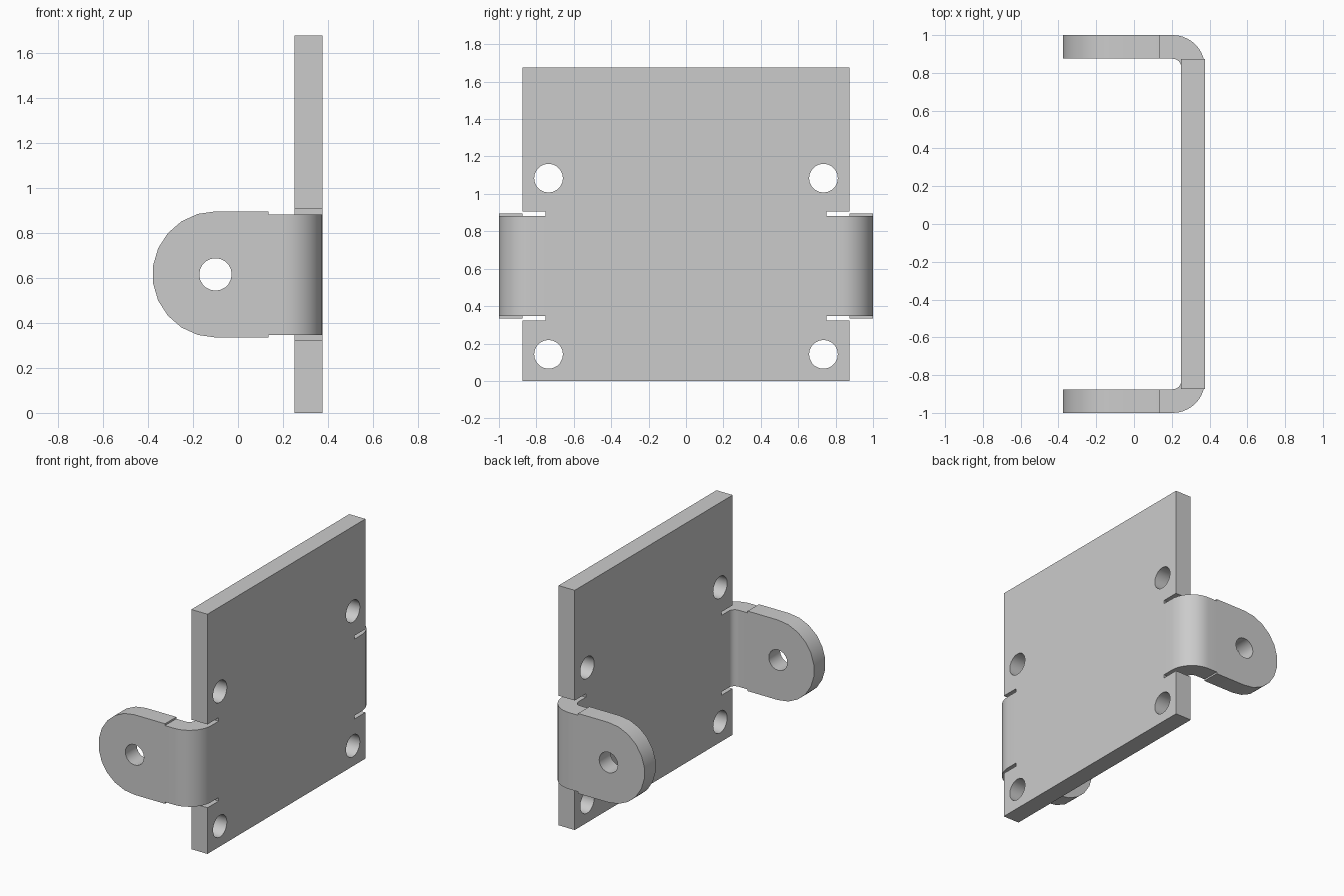
import bpy, bmesh, math
from mathutils import Vector

if "Cube" in bpy.data.objects:
    bpy.data.objects.remove(bpy.data.objects["Cube"])

GREY = (0.6, 0.6, 0.6, 1.0)
steel = bpy.data.materials.new("plain grey metal")
steel.use_nodes = True
steel.diffuse_color = GREY
steel.node_tree.nodes["Principled BSDF"].inputs["Base Color"].default_value = GREY

# Main dimensions
X_IN, X_OUT = 0.25, 0.375          # sheet faces
T = X_OUT - X_IN                   # sheet thickness
HALF_W, HEIGHT = 0.873, 1.677      # plate half width and height
SLOT_Y = 0.75                      # inner end of relief slots
TAB_LO, TAB_HI = 0.347, 0.882      # bent tab
SLOT = 0.024                       # slot height
EAR_X, EAR_Z, EAR_R = -0.10, 0.615, 0.28
STEP_X = 0.135                     # where the tab meets the wider ear


def arc(cx, cy, r, start, end, n):
    """Points along an arc, angles in degrees."""
    angles = [math.radians(start + (end - start) * i / n) for i in range(n + 1)]
    return [(cx + r * math.cos(a), cy + r * math.sin(a)) for a in angles]


def hole(cx, cy, r, n=20):
    return arc(cx, cy, r, 0, 360, n)[:-1]


def add_extrusion(bm, loops, depth, place, drop=None):
    """Extrude an outline with holes, place it, drop hidden joint faces."""
    curve = bpy.data.curves.new("outline", "CURVE")
    curve.dimensions = "2D"
    curve.fill_mode = "BOTH"
    curve.extrude = depth / 2
    for loop in loops:
        spline = curve.splines.new("POLY")
        spline.points.add(len(loop) - 1)
        for point, (u, v) in zip(spline.points, loop):
            point.co = (u, v, 0, 1)
        spline.use_cyclic_u = True
    helper = bpy.data.objects.new("outline", curve)
    mesh = bpy.data.meshes.new_from_object(helper)
    for vert in mesh.vertices:
        vert.co = Vector(place(*vert.co))
    part = bmesh.new()
    part.from_mesh(mesh)
    if drop:
        hidden = [f for f in part.faces if drop([v.co for v in f.verts])]
        bmesh.ops.delete(part, geom=hidden, context="FACES")
    part.to_mesh(mesh)
    part.free()
    bm.from_mesh(mesh)
    bpy.data.objects.remove(helper)
    bpy.data.curves.remove(curve)
    bpy.data.meshes.remove(mesh)


def finish(name, bm):
    bmesh.ops.remove_doubles(bm, verts=bm.verts, dist=0.0005)
    bmesh.ops.recalc_face_normals(bm, faces=bm.faces)
    mesh = bpy.data.meshes.new(name)
    bm.to_mesh(mesh)
    bm.free()
    mesh.materials.append(steel)
    obj = bpy.data.objects.new(name, mesh)
    bpy.context.collection.objects.link(obj)
    bpy.ops.object.select_all(action="DESELECT")
    obj.select_set(True)
    bpy.context.view_layer.objects.active = obj
    bpy.ops.object.shade_smooth_by_angle(angle=math.radians(30))


def tab_joint(corners):
    """True for a face lying in one of the planes where tab meets plate."""
    return any(all(abs(c.y - y) < 0.001
                   and TAB_LO - 0.001 < c.z < TAB_HI + 0.001 for c in corners)
               for y in (-SLOT_Y, SLOT_Y))


def ear_joint(corners):
    return all(c.x < STEP_X + 0.001 for c in corners)


# Flat plate with four bolt holes and relief slots
side = [(HALF_W, 0), (HALF_W, TAB_LO - SLOT), (SLOT_Y, TAB_LO - SLOT),
        (SLOT_Y, TAB_LO), (SLOT_Y, TAB_HI), (SLOT_Y, TAB_HI + SLOT),
        (HALF_W, TAB_HI + SLOT), (HALF_W, HEIGHT)]
outline = side + [(-y, z) for y, z in reversed(side)]
bolts = [hole(s * 0.735, z, 0.077) for s in (-1, 1) for z in (0.142, 1.084)]
body = bmesh.new()
add_extrusion(body, [outline] + bolts, T,
              lambda u, v, w: ((X_IN + X_OUT) / 2 + w, u, v), tab_joint)

# Bent tabs, merged into the plate
R_IN = 0.045
R_OUT = R_IN + T
cx, cy = X_IN - R_IN, 1 - R_OUT
bend = ([(X_OUT, SLOT_Y)] + arc(cx, cy, R_OUT, 0, 90, 10) + [(STEP_X, 1)]
        + [(STEP_X, 1 - T)] + arc(cx, cy, R_IN, 90, 0, 10) + [(X_IN, SLOT_Y)])
for s in (-1, 1):
    add_extrusion(body, [bend], TAB_HI - TAB_LO,
                  lambda u, v, w: (u, s * v, (TAB_LO + TAB_HI) / 2 + w),
                  lambda corners: tab_joint(corners) or ear_joint(corners))
finish("bent_plate", body)

# Rounded ears with a pivot hole
ear = ([(STEP_X, EAR_Z + EAR_R)] + arc(EAR_X, EAR_Z, EAR_R, 90, 270, 11)
       + [(STEP_X, EAR_Z - EAR_R)])
for name, s in (("front_ear", -1), ("back_ear", 1)):
    bm = bmesh.new()
    add_extrusion(bm, [ear, hole(EAR_X, EAR_Z, 0.072)], T,
                  lambda u, v, w: (u, s * (1 - T / 2) + w, v))
    finish(name, bm)
